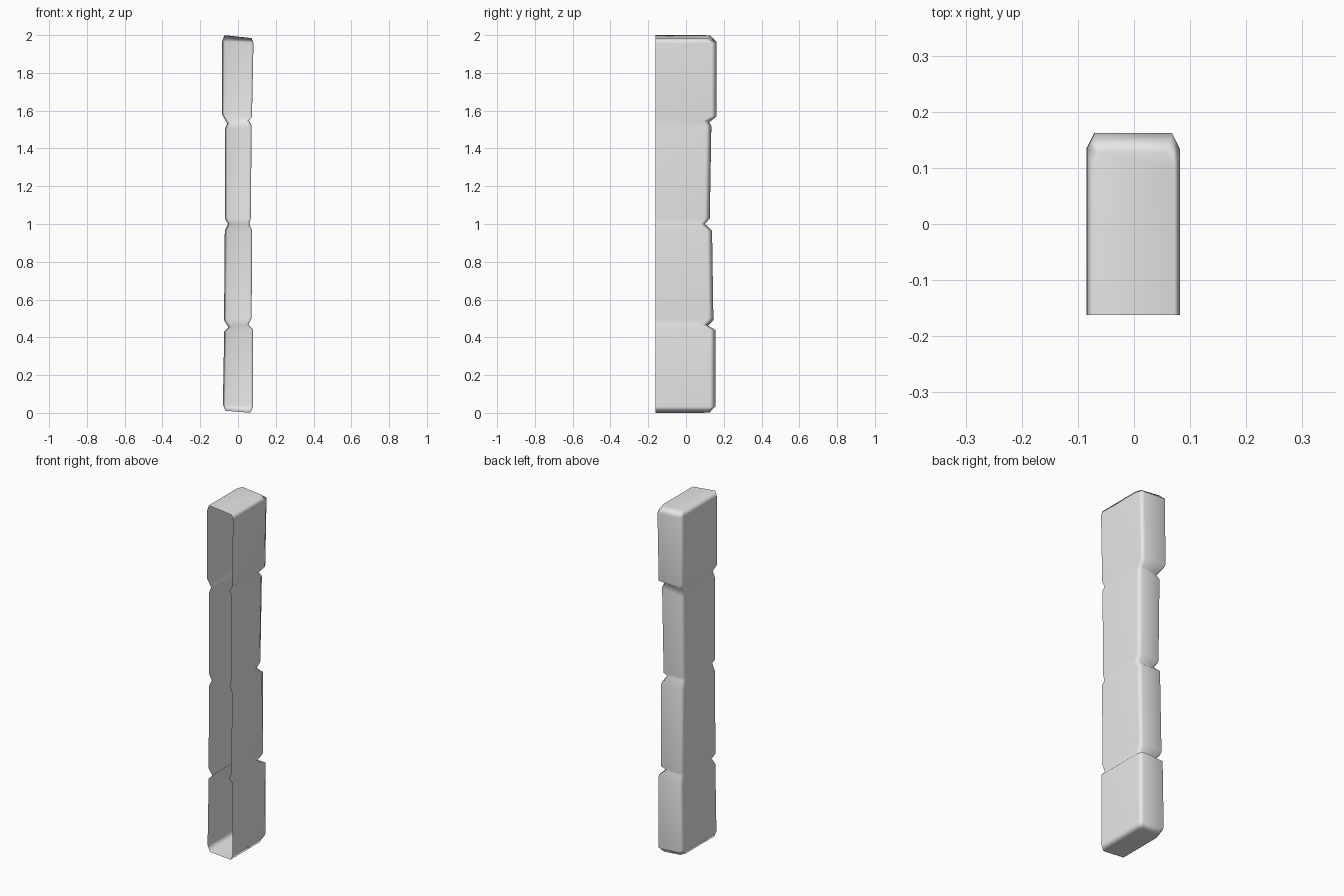
import bpy
import bmesh

cube = bpy.data.objects.get("Cube")
if cube:
    bpy.data.objects.remove(cube, do_unlink=True)

# Plain stone grey
grey = bpy.data.materials.new("stone_grey")
grey.use_nodes = True
colour = (0.8, 0.8, 0.8, 1)
grey.diffuse_color = colour
grey.node_tree.nodes["Principled BSDF"].inputs["Base Color"].default_value = colour

FRONT = -0.162

# Levels of the column: height, left x, right x, back y, height tilt across x
levels = [
    (0.006, -0.066, 0.066, 0.125, -0.006),
    (0.04, -0.08, 0.08, 0.155, -0.006),
    (0.435, -0.073, 0.08, 0.155, 0.005),
    (0.46, -0.05, 0.056, 0.11, 0.01),
    (0.495, -0.074, 0.072, 0.145, 0.005),
    (0.965, -0.07, 0.075, 0.138, 0.0),
    (1.0, -0.053, 0.06, 0.1, 0.0),
    (1.03, -0.07, 0.068, 0.126, 0.0),
    (1.51, -0.07, 0.072, 0.134, 0.01),
    (1.54, -0.057, 0.058, 0.12, 0.01),
    (1.575, -0.085, 0.074, 0.162, -0.005),
    (1.962, -0.084, 0.082, 0.162, -0.004),
    (1.992, -0.072, 0.072, 0.127, -0.008),
]


def section(z, left, right, back, tilt):
    """Open-fronted outline with two bevelled back corners."""
    dx, dy = 0.014, 0.028
    outline = [(left, FRONT), (left, back - dy), (left + dx, back),
               (right - dx, back), (right, back - dy), (right, FRONT)]
    return [(x, y, z + tilt * x / 0.075) for x, y in outline]


# Stacked block shell, closed above and below, open at the front
bm = bmesh.new()
rings = [[bm.verts.new(p) for p in section(*lv)] for lv in levels]
for low, high in zip(rings, rings[1:]):
    for i in range(len(low) - 1):
        bm.faces.new((low[i], high[i], high[i + 1], low[i + 1]))
bm.faces.new(rings[0])
bm.faces.new(list(reversed(rings[-1])))
bm.normal_update()
for f in bm.faces:
    f.smooth = True

mesh = bpy.data.meshes.new("stone_column")
bm.to_mesh(mesh)
bm.free()
mesh.materials.append(grey)
column = bpy.data.objects.new("stone_column", mesh)
bpy.context.collection.objects.link(column)

# Flat block sides with softly rounded edges
soft = column.modifiers.new("soft_edges", 'WEIGHTED_NORMAL')
soft.mode = 'FACE_AREA'
soft.weight = 50
